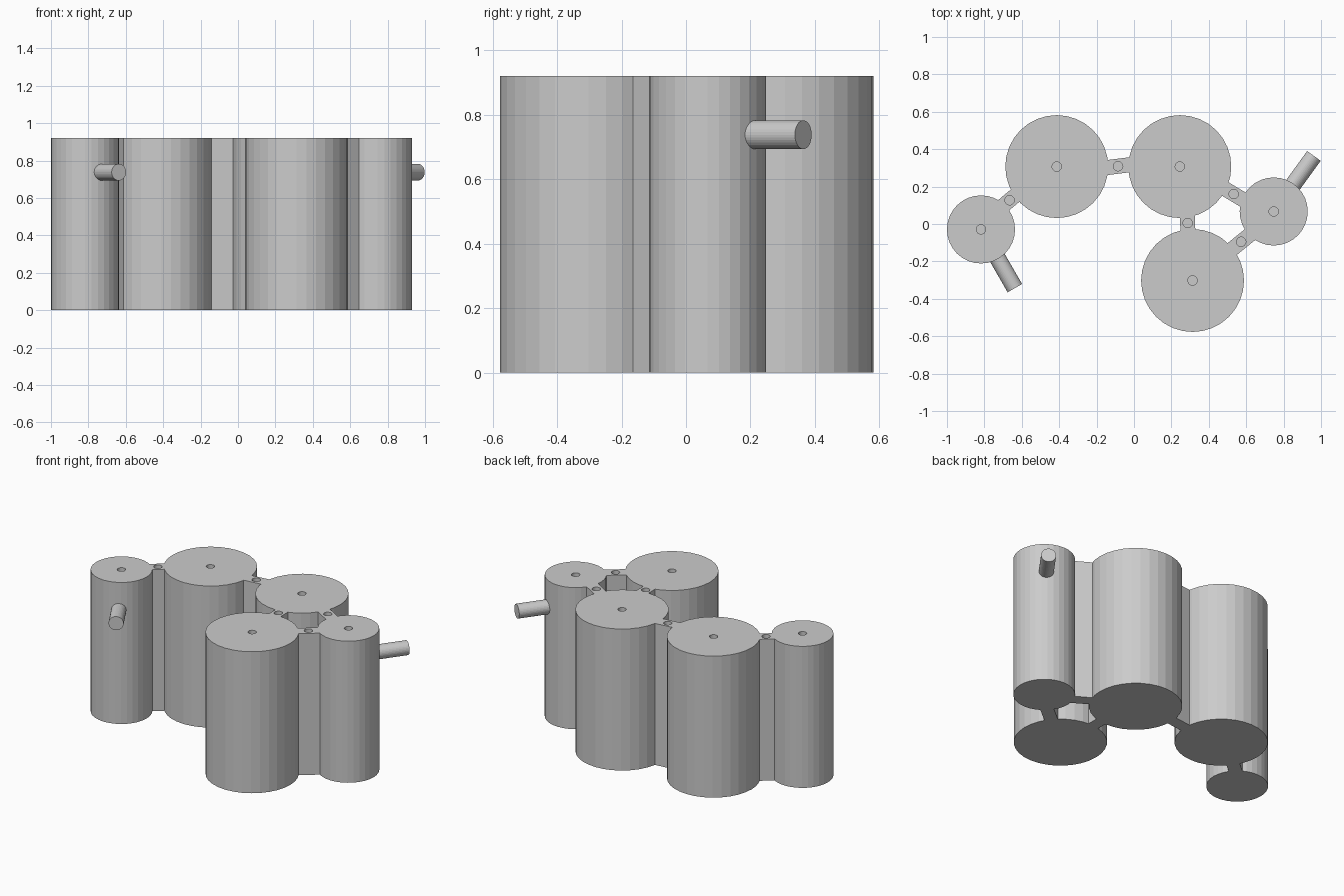
import bpy, math
from mathutils import Vector

if "Cube" in bpy.data.objects:
    bpy.data.objects.remove(bpy.data.objects["Cube"])

H = 0.92          # height of tanks and webs
PIN_R = 0.025     # small blind holes in the top
PIN_DEPTH = 0.05
BIG, SMALL = 0.275, 0.182


def cylinder(name, p0, p1, r, sides=32):
    p0, p1 = Vector(p0), Vector(p1)
    d = p1 - p0
    bpy.ops.mesh.primitive_cylinder_add(vertices=sides, radius=r, depth=d.length,
                                        location=(p0 + p1) / 2,
                                        rotation=d.to_track_quat('Z', 'Y').to_euler())
    o = bpy.context.object
    o.name = name
    return o


def drill(o, x, y):
    # blind hole in the top face
    c = cylinder(o.name + "_hole_cutter", (x, y, H - PIN_DEPTH), (x, y, H + 0.05), PIN_R, 24)
    c.hide_render = True
    c.hide_set(True)
    m = o.modifiers.new("hole", 'BOOLEAN')
    m.operation = 'DIFFERENCE'
    m.solver = 'EXACT'
    m.object = c


# Tanks
tanks = {
    "left_small_tank": (-0.818, -0.029, SMALL),
    "left_big_tank": (-0.413, 0.307, BIG),
    "middle_big_tank": (0.245, 0.307, BIG),
    "front_big_tank": (0.313, -0.302, BIG),
    "right_small_tank": (0.747, 0.067, SMALL),
}
for name, (x, y, r) in tanks.items():
    drill(cylinder(name, (x, y, 0), (x, y, H), r), x, y)

# Connecting webs: centre, direction in degrees, gap between the tanks
webs = [
    (-0.665, 0.127, 40, 0.071),
    (-0.085, 0.309, 7, 0.108),
    (0.533, 0.160, -31, 0.099),
    (0.287, 0.005, -89, 0.063),
    (0.573, -0.095, 39, 0.113),
]
for i, (x, y, a, gap) in enumerate(webs):
    bpy.ops.mesh.primitive_cube_add(size=1, location=(x, y, H / 2),
                                    rotation=(0, 0, math.radians(a)))
    o = bpy.context.object
    o.name = f"connecting_web_{i + 1}"
    o.scale = (gap + 0.07, 0.08, H)
    drill(o, x, y)

# Pipe stubs pointing radially out of the two small tanks
for name, tank, end in (("left_pipe", "left_small_tank", (-0.637, -0.343)),
                        ("right_pipe", "right_small_tank", (0.962, 0.364))):
    c = Vector((*tanks[tank][:2], 0.738))
    e = Vector((*end, 0.738))
    cylinder(name, c + (e - c).normalized() * (SMALL - 0.02), e, 0.0445)
